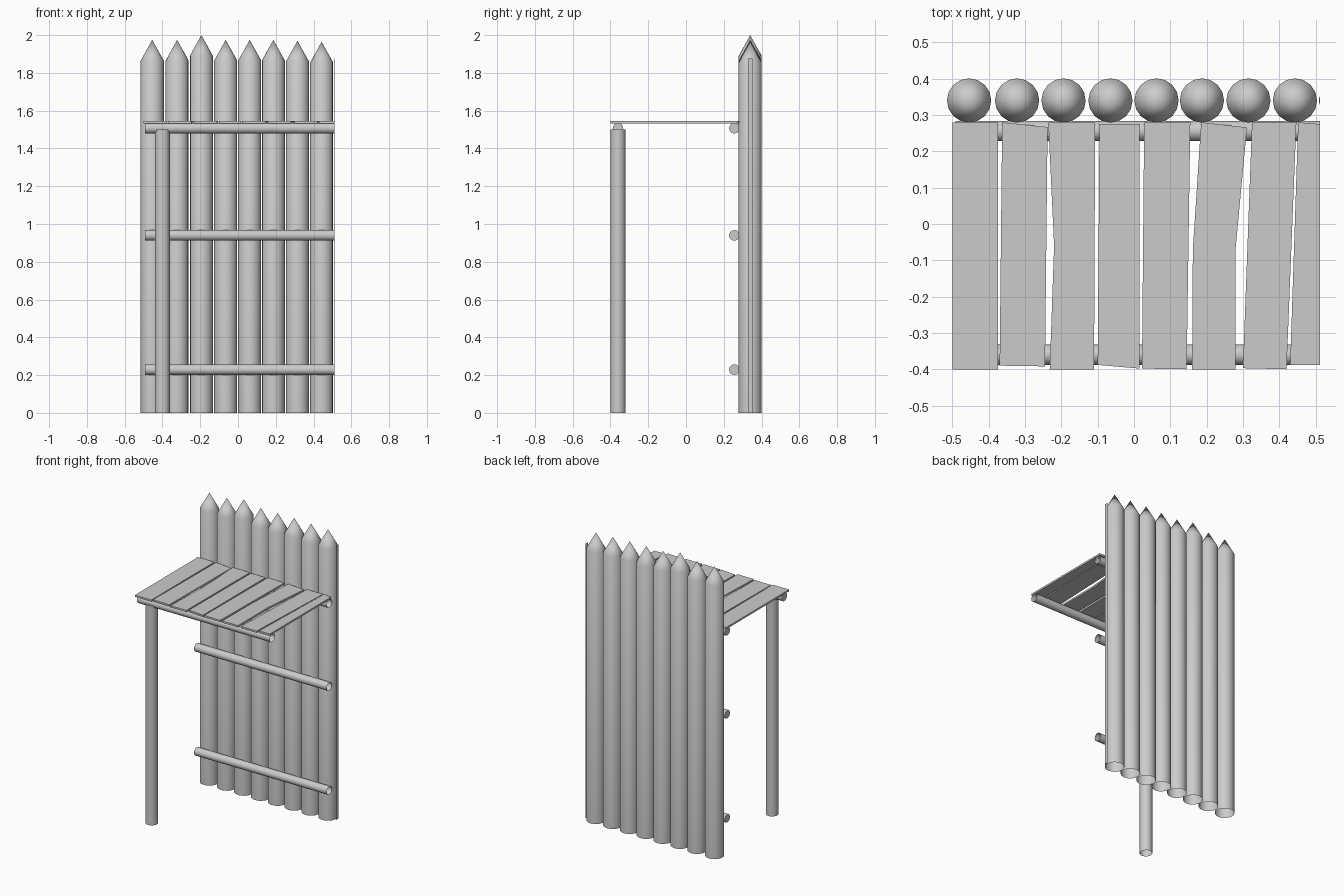
import bpy, bmesh, math
from mathutils import Matrix

if "Cube" in bpy.data.objects:
    bpy.data.objects.remove(bpy.data.objects["Cube"])

wood = bpy.data.materials.new("grey_wood")
wood.diffuse_color = (0.6, 0.6, 0.6, 1)
wood.use_nodes = True
wood.node_tree.nodes["Principled BSDF"].inputs["Base Color"].default_value = wood.diffuse_color


def finish(name, bm, smooth=True):
    bmesh.ops.recalc_face_normals(bm, faces=bm.faces)
    me = bpy.data.meshes.new(name)
    bm.to_mesh(me)
    bm.free()
    me.materials.append(wood)
    ob = bpy.data.objects.new(name, me)
    bpy.context.collection.objects.link(ob)
    if smooth:
        bpy.ops.object.select_all(action='DESELECT')
        ob.select_set(True)
        bpy.context.view_layer.objects.active = ob
        bpy.ops.object.shade_smooth_by_angle(angle=math.radians(50))
    return ob


def log(name, r, length, matrix, tip=0.0, sides=16):
    """Round log along local z, open at the start, flat or pointed at the end."""
    bm = bmesh.new()
    rings = [[bm.verts.new((r * math.cos(2 * math.pi * i / sides),
                            r * math.sin(2 * math.pi * i / sides), z))
              for i in range(sides)] for z in (0, length)]
    apex = bm.verts.new((0, 0, length + tip)) if tip else None
    for i in range(sides):
        j = (i + 1) % sides
        bm.faces.new((rings[0][i], rings[0][j], rings[1][j], rings[1][i]))
        if apex:
            bm.faces.new((rings[1][i], rings[1][j], apex))
    if not apex:
        bm.faces.new(rings[1])
    bm.transform(matrix)
    return finish(name, bm)


def prism(name, outline, z0, z1):
    """Flat outline extruded upwards."""
    bm = bmesh.new()
    face = bm.faces.new([bm.verts.new((x, y, z0)) for x, y in outline])
    ext = bmesh.ops.extrude_face_region(bm, geom=[face])
    for v in ext['geom']:
        if isinstance(v, bmesh.types.BMVert):
            v.co.z = z1
    return finish(name, bm, smooth=False)


# Pointed palisade stakes: x position and tip height
stakes = [(-0.454, 1.975), (-0.322, 1.975), (-0.194, 2.0), (-0.065, 1.975),
          (0.062, 1.975), (0.187, 1.975), (0.315, 1.97), (0.443, 1.965)]
for n, (x, top) in enumerate(stakes):
    log(f"stake_{n + 1}", 0.061, top - 0.11, Matrix.Translation((x, 0.34, 0)), tip=0.11)

# Sliver of the next stake, cut off at the section end
prism("stake_sliver", [(0.509, 0.335), (0.512, 0.328), (0.512, 0.352), (0.509, 0.345)],
      0, 1.875)

# Horizontal rails, open at the cut right end
along_x = Matrix.Rotation(-math.pi / 2, 4, 'Y')
for name, y, z in [("lower_rail", 0.256, 0.229), ("middle_rail", 0.256, 0.94),
                   ("upper_rail", 0.256, 1.507), ("front_beam", -0.36, 1.507)]:
    log(name, 0.028, 1.004, Matrix.Translation((0.512, y, z)) @ along_x)

# Front support post
log("front_post", 0.04, 1.5, Matrix.Translation((-0.4, -0.36, 0)))

# Uneven deck planks
planks = [
    [(-0.50, -0.40), (-0.375, -0.40), (-0.375, 0.28), (-0.50, 0.28)],
    [(-0.37, -0.39), (-0.245, -0.392), (-0.238, 0.267), (-0.363, 0.28)],
    [(-0.232, -0.40), (-0.11, -0.40), (-0.107, 0.28), (-0.236, 0.28), (-0.22, -0.06)],
    [(-0.10, -0.388), (0.015, -0.398), (0.015, 0.275), (-0.095, 0.275)],
    [(0.022, -0.398), (0.145, -0.40), (0.155, 0.28), (0.028, 0.28)],
    [(0.16, -0.40), (0.28, -0.40), (0.28, -0.065), (0.311, 0.266), (0.185, 0.28), (0.162, -0.07)],
    [(0.30, -0.397), (0.42, -0.40), (0.447, 0.28), (0.325, 0.28)],
    [(0.43, -0.388), (0.512, -0.388), (0.512, 0.275), (0.452, 0.28)],
]
for n, outline in enumerate(planks):
    prism(f"deck_plank_{n + 1}", outline, 1.533, 1.545)
